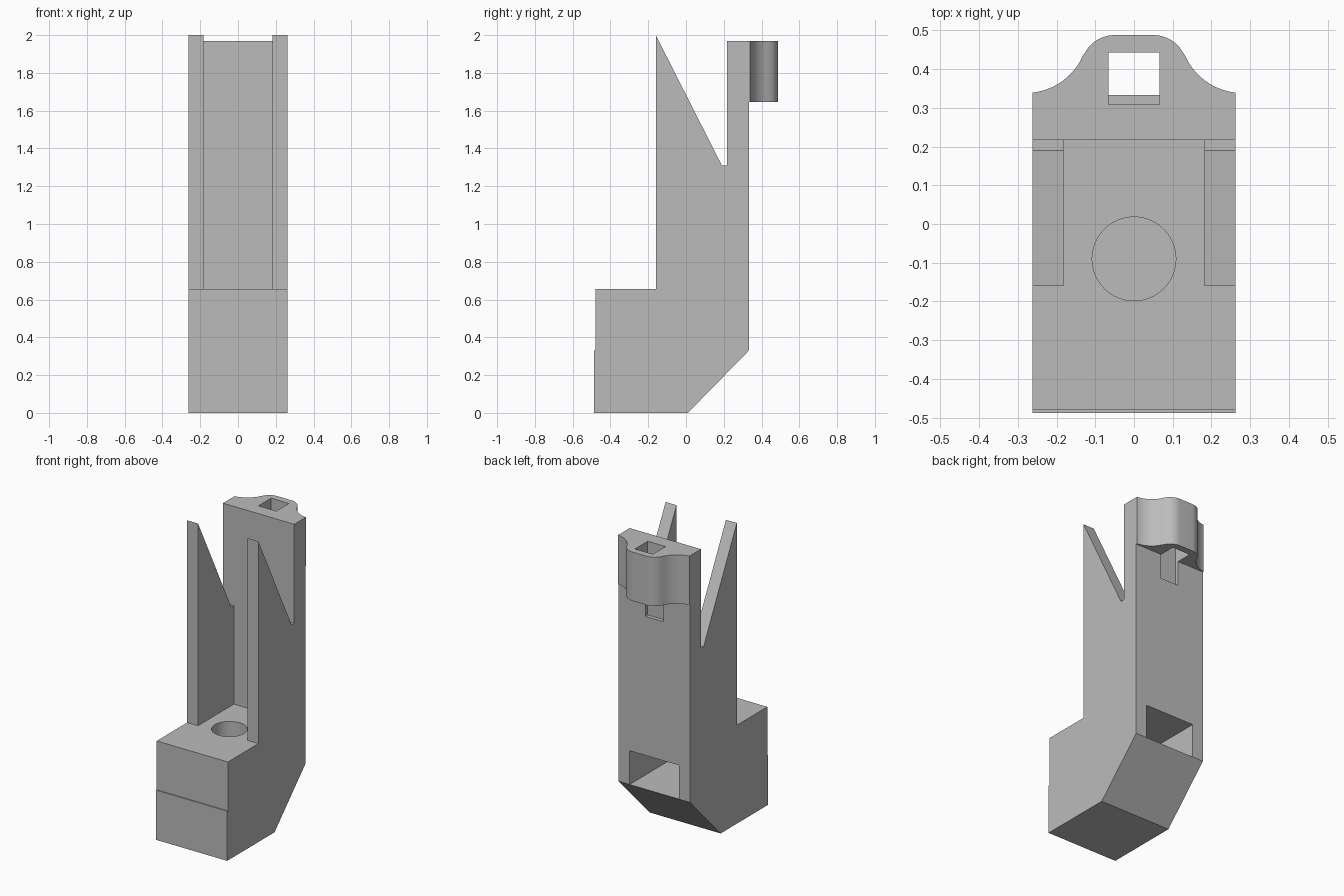
import bpy, bmesh
from math import sin, cos, pi, atan2, radians
from mathutils import Vector

cube = bpy.data.objects.get("Cube")
if cube:
    bpy.data.objects.remove(cube, do_unlink=True)

HALF = 0.262      # half width of the body
SLOT = 0.182      # half width of the channel and the rear pocket
BACK = 0.333      # y of the back face
WALL = 0.217      # y of the back wall's inner face
STEP = 0.655      # height of the front block
TOP = 1.97        # height of the back wall

grey = bpy.data.materials.new("plain grey")
grey.use_nodes = True
grey.diffuse_color = (0.5, 0.5, 0.5, 1)
grey.node_tree.nodes["Principled BSDF"].inputs["Base Color"].default_value = (0.5, 0.5, 0.5, 1)


def prism(name, points, direction):
    """Extrude a closed loop of 3D points along a direction."""
    bm = bmesh.new()
    face = bm.faces.new([bm.verts.new(p) for p in points])
    result = bmesh.ops.extrude_face_region(bm, geom=[face])
    moved = [g for g in result["geom"] if isinstance(g, bmesh.types.BMVert)]
    bmesh.ops.translate(bm, verts=moved, vec=Vector(direction))
    bmesh.ops.recalc_face_normals(bm, faces=bm.faces)
    mesh = bpy.data.meshes.new(name)
    bm.to_mesh(mesh)
    bm.free()
    mesh.materials.append(grey)
    obj = bpy.data.objects.new(name, mesh)
    bpy.context.scene.collection.objects.link(obj)
    return obj


def box(name, half_x, y0, y1, z0, z1):
    loop = [(-half_x, y0, z0), (half_x, y0, z0), (half_x, y1, z0), (-half_x, y1, z0)]
    return prism(name, loop, (0, 0, z1 - z0))


def combine(target, other, operation):
    """Apply a boolean and discard the helper."""
    mod = target.modifiers.new("boolean", 'BOOLEAN')
    mod.operation = operation
    mod.solver = 'EXACT'
    mod.object = other
    bpy.context.view_layer.objects.active = target
    bpy.ops.object.modifier_apply(modifier=mod.name)
    bpy.data.objects.remove(other, do_unlink=True)


def arc(cx, cy, radius, start, end, steps=14):
    return [(cx + radius * cos(start + (end - start) * i / steps),
             cy + radius * sin(start + (end - start) * i / steps)) for i in range(steps + 1)]


# Body: side profile with chamfered heel, front block, prongs and back wall
side = [(-0.4875, 0), (0.01, 0), (BACK, 0.33), (BACK, TOP), (WALL, TOP), (WALL, 1.31),
        (0.19, 1.31), (-0.16, 2), (-0.16, STEP), (-0.48, STEP), (-0.48, 0.33), (-0.4875, 0.33)]
body = prism("holder_body", [(-HALF, y, z) for y, z in side], (2 * HALF, 0, 0))

# Channel between the two prongs
combine(body, box("channel_cutter", SLOT, -0.3, WALL, STEP, 2.2), 'DIFFERENCE')

# Rear lug: rounded nose that flares into the back wall
lean = atan2(0.1, 0.23)
flare = arc(0.28, 0.5, 0.162, atan2(-0.161, -0.018), -pi + lean)
nose = arc(0.05, 0.4, 0.0875, lean, pi / 2)
right = [(HALF, 0.3), (HALF, flare[0][1])] + flare[1:] + nose[1:]
outline = right + [(-x, y) for x, y in reversed(right)]
lug = prism("rear_lug", [(x, y, 1.645) for x, y in outline], (0, 0, TOP - 1.645))
combine(body, lug, 'UNION')

# Square opening through the lug, notched into the wall
combine(body, box("lug_cutter", 0.066, 0.308, 0.442, 1.48, 2.2), 'DIFFERENCE')

# Rear pocket and the round hole that leads down into it
combine(body, box("pocket_cutter", SLOT, -0.27, 0.5, 0.33, 0.555), 'DIFFERENCE')
ring = arc(0, -0.09, 0.108, 0, 2 * pi, 64)[:-1]
combine(body, prism("hole_cutter", [(x, y, 0.45) for x, y in ring], (0, 0, 0.4)), 'DIFFERENCE')

# Smooth the curves, keep hard edges
bpy.ops.object.select_all(action='DESELECT')
body.select_set(True)
bpy.context.view_layer.objects.active = body
bpy.ops.object.shade_smooth_by_angle(angle=radians(30))
